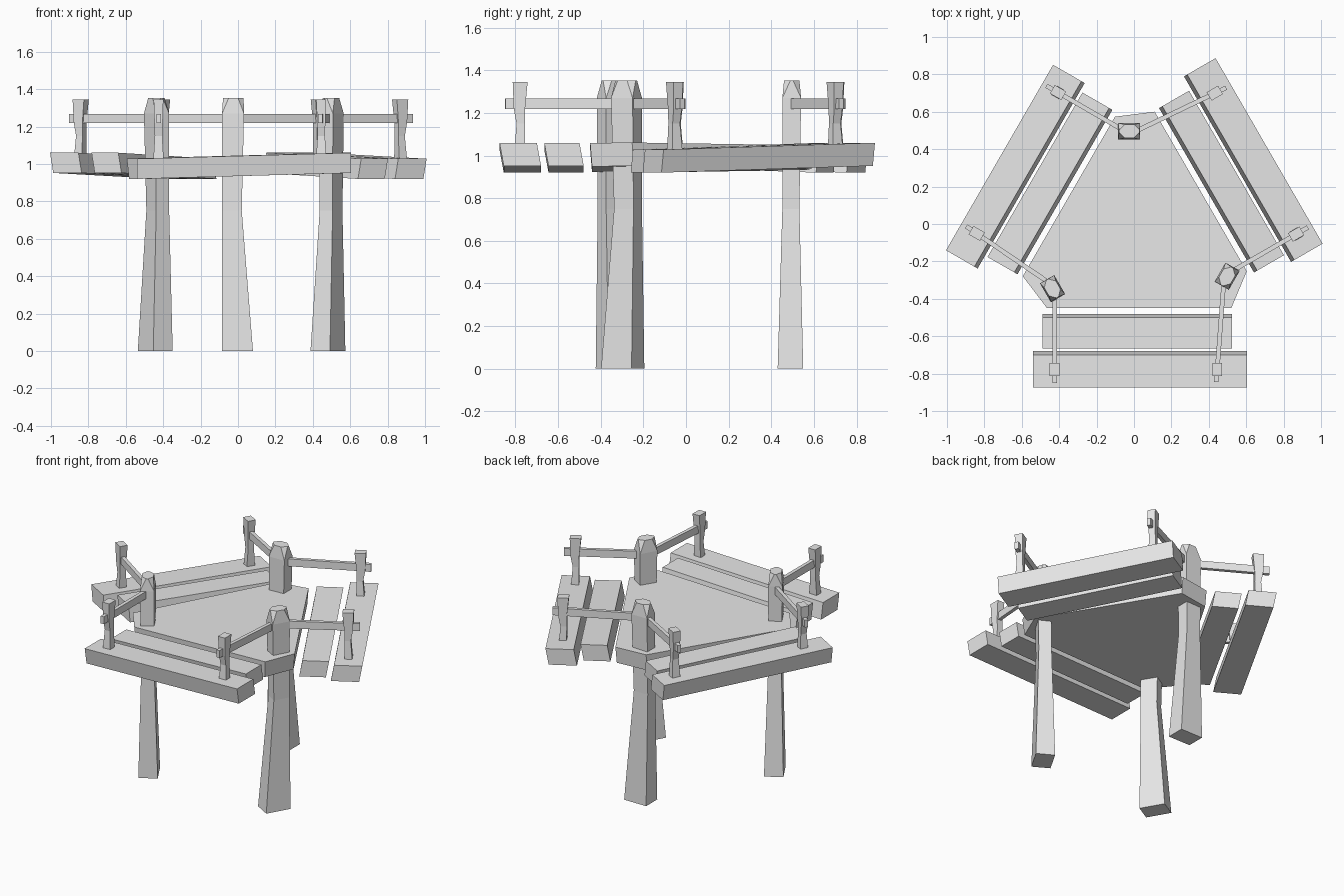
import bpy, bmesh, math
from mathutils import Matrix, Vector

cube = bpy.data.objects.get("Cube")
if cube:
    bpy.data.objects.remove(cube, do_unlink=True)

wood = bpy.data.materials.new("pale_grey")
wood.use_nodes = True
GREY = (0.8, 0.8, 0.8, 1)
wood.diffuse_color = GREY
wood.node_tree.nodes["Principled BSDF"].inputs["Base Color"].default_value = GREY

# The platform repeats three times around this axis
CENTRE = Vector((0.012, -0.043, 0))
SIDES = ["front", "right", "left"]


def turn(i):
    return (Matrix.Translation(CENTRE) @ Matrix.Rotation(math.radians(120 * i), 4, "Z")
            @ Matrix.Translation(-CENTRE))


def rect(x0, x1, y0, y1, z):
    return [Vector(p) for p in ((x0, y0, z), (x1, y0, z), (x1, y1, z), (x0, y1, z))]


def loft(name, rings, cut=0.0):
    """Skin matching rings; cut adds a top ring with the corners sliced off."""
    bm = bmesh.new()
    rows = [[bm.verts.new(p) for p in ring] for ring in rings]
    n = len(rows[0])
    body = rows[:-1] if cut else rows
    bm.faces.new(body[0][::-1])
    for a, b in zip(body, body[1:]):
        for i in range(n):
            j = (i + 1) % n
            bm.faces.new((a[i], a[j], b[j], b[i]))
    if cut:
        tops = []
        for i, v in enumerate(rings[-1]):
            for w in (rings[-1][i - 1], rings[-1][(i + 1) % n]):
                tops.append(bm.verts.new(v + (w - v).normalized() * cut))
        for v in rows[-1]:
            bm.verts.remove(v)
        base = body[-1]
        for i in range(n):
            j = (i + 1) % n
            bm.faces.new((base[i], base[j], tops[2 * j], tops[2 * i + 1]))
            bm.faces.new((base[i], tops[2 * i + 1], tops[2 * i]))
        bm.faces.new(tops)
    else:
        bm.faces.new(rows[-1])
    bmesh.ops.recalc_face_normals(bm, faces=bm.faces)
    mesh = bpy.data.meshes.new(name)
    bm.to_mesh(mesh)
    bm.free()
    mesh.materials.append(wood)
    return mesh


def place(mesh, name, matrix=Matrix()):
    obj = bpy.data.objects.new(name, mesh)
    bpy.context.collection.objects.link(obj)
    obj.matrix_world = matrix


def repeat(mesh, part):
    for i, side in enumerate(SIDES):
        place(mesh, f"{side}_{part}", turn(i))


def board(name, x0, x1, y0, y1):
    """Plank tilted along its length, with slightly sheared sides."""
    low = rect(x0, x1, y0 + 0.02, y1 + 0.02, 0.92)
    high = rect(x0, x1, y0, y1, 1.028)
    for ring in (low, high):
        for p in ring[1:3]:
            p.z += 0.032
    return loft(name, [low, high])


def rail(name, start, end, z, width, height):
    a, b = Vector((*start, z)), Vector((*end, z))
    side = (b - a).cross(Vector((0, 0, 1))).normalized() * width / 2
    up = Vector((0, 0, height / 2))
    return loft(name, [[p - side - up, p + side - up, p + side + up, p - side + up]
                       for p in (a, b)])


# Six-sided central deck, gently tilted
corners = []
for i in range(3):
    for x in (-0.465, 0.52):
        corners.append(turn(i) @ Vector((x, -0.45, 0)))
deck_rings = []
for z, scale in ((0.935, 0.98), (1.045, 1.0)):
    deck_rings.append([Vector((p.x * scale, p.y * scale, z + 0.027 * p.x)) for p in corners])
place(loft("deck", deck_rings), "deck")

# Planks on each side of the deck
repeat(board("inner_plank", -0.49, 0.525, -0.665, -0.50), "inner_plank")
repeat(board("outer_plank", -0.54, 0.605, -0.875, -0.70), "outer_plank")

# Three tall support posts with chipped tops
post = loft("support_post", [
    rect(-0.085, 0.08, 0.43, 0.55, 0),
    rect(-0.085, 0.02, 0.452, 0.532, 0.75),
    rect(-0.085, 0.032, 0.452, 0.54, 1.27),
    rect(-0.08, 0.03, 0.46, 0.532, 1.353)], cut=0.03)
for i, label in enumerate(("back", "front_left", "front_right")):
    # Model-left is +x
    name = ("back", "front_right", "front_left")[i]
    place(post, f"{name}_support_post", turn(i))

# Short railing posts on the outer planks
for label, x in (("right", -0.425), ("left", 0.445)):
    stub = loft("rail_post", [
        rect(x - 0.028, x + 0.028, -0.805, -0.757, 1.02),
        rect(x - 0.02, x + 0.02, -0.795, -0.755, 1.15),
        rect(x - 0.022, x + 0.022, -0.808, -0.755, 1.22),
        rect(x - 0.026, x + 0.026, -0.813, -0.743, 1.345)])
    repeat(stub, f"{label}_rail_post")

# Rails joining the tall posts to the short ones
repeat(rail("right_rail", (-0.425, -0.34), (-0.425, -0.85), 1.243, 0.024, 0.05), "right_rail")
repeat(rail("left_rail", (0.48, -0.31), (0.44, -0.845), 1.243, 0.024, 0.05), "left_rail")
